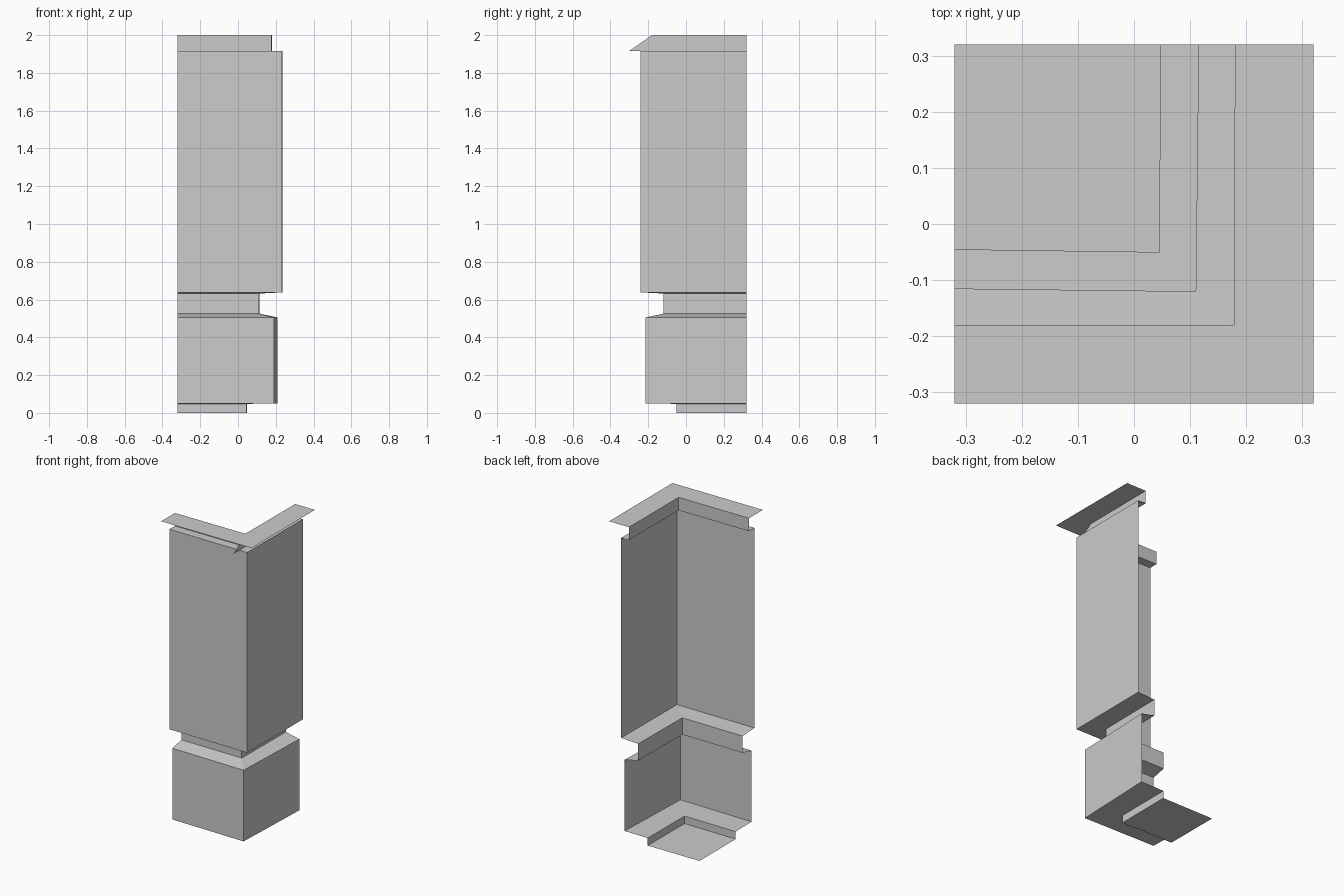
import bpy
import bmesh

# Remove the default object
default_cube = bpy.data.objects.get("Cube")
if default_cube:
    bpy.data.objects.remove(default_cube, do_unlink=True)

# The shell is open along these two planes
OPEN_LEFT = -0.32
OPEN_BACK = 0.32

stone = bpy.data.materials.new("plain_grey")
stone.use_nodes = True
grey = (0.6, 0.6, 0.6, 1.0)
stone.diffuse_color = grey
stone.node_tree.nodes["Principled BSDF"].inputs["Base Color"].default_value = grey


def corner_line(corner_x, corner_y, side_end, front_end, z):
    """L-shaped line: front wall end, outer corner, side wall end."""
    return [(OPEN_LEFT, front_end, z), (corner_x, corner_y, z), (side_end, OPEN_BACK, z)]


def make_part(name, polygons):
    bm = bmesh.new()
    for polygon in polygons:
        bm.faces.new([bm.verts.new(point) for point in polygon])
    bmesh.ops.remove_doubles(bm, verts=bm.verts, dist=0.0001)
    mesh = bpy.data.meshes.new(name)
    bm.to_mesh(mesh)
    bm.free()
    mesh.materials.append(stone)
    part = bpy.data.objects.new(name, mesh)
    bpy.context.collection.objects.link(part)
    return part


def wall_band(name, *lines):
    """Join successive L-shaped lines with front and side faces."""
    polygons = []
    for low, high in zip(lines, lines[1:]):
        for i in range(2):
            polygons.append([low[i], low[i + 1], high[i + 1], high[i]])
    return make_part(name, polygons)


# Horizontal lines of the pillar, from the ground up
foot = (0.045, -0.05, 0.047, -0.045)
block = (0.19, -0.215, 0.21, -0.205)
neck = (0.11, -0.12, 0.115, -0.115)
shaft = (0.232, -0.24, 0.235, -0.235)
collar = (0.178, -0.18, 0.18, -0.18)
rim = (0.32, -0.32, 0.32, -0.32)

foot_bottom = corner_line(*foot, 0)
foot_top = corner_line(*foot, 0.048)
block_bottom = corner_line(*block, 0.05)
block_top = corner_line(*block, 0.505)
neck_bottom = corner_line(*neck, 0.525)
neck_top = corner_line(*neck, 0.632)
shaft_bottom = corner_line(*shaft, 0.638)
shaft_top = corner_line(*shaft, 1.917)
collar_bottom = corner_line(*collar, 1.917)
collar_top = corner_line(*collar, 2)
rim_line = corner_line(*rim, 2)

# Floor plate and stepped walls
make_part("floor_plate", [[(OPEN_LEFT, OPEN_BACK, 0)] + foot_bottom[::-1]])
wall_band("foot", foot_bottom, foot_top)
wall_band("base_block", foot_top, block_bottom, block_top, neck_bottom)
wall_band("neck", neck_bottom, neck_top)
wall_band("shaft", neck_top, shaft_bottom, shaft_top, collar_bottom)
wall_band("collar", collar_bottom, collar_top)
wall_band("top_flange", collar_top, rim_line)

# Thin triangular brace at the collar corner
tip = (collar[0], -0.3, collar_bottom[1][2])
make_part("corner_brace", [[collar_bottom[1], collar_top[1], tip]])
